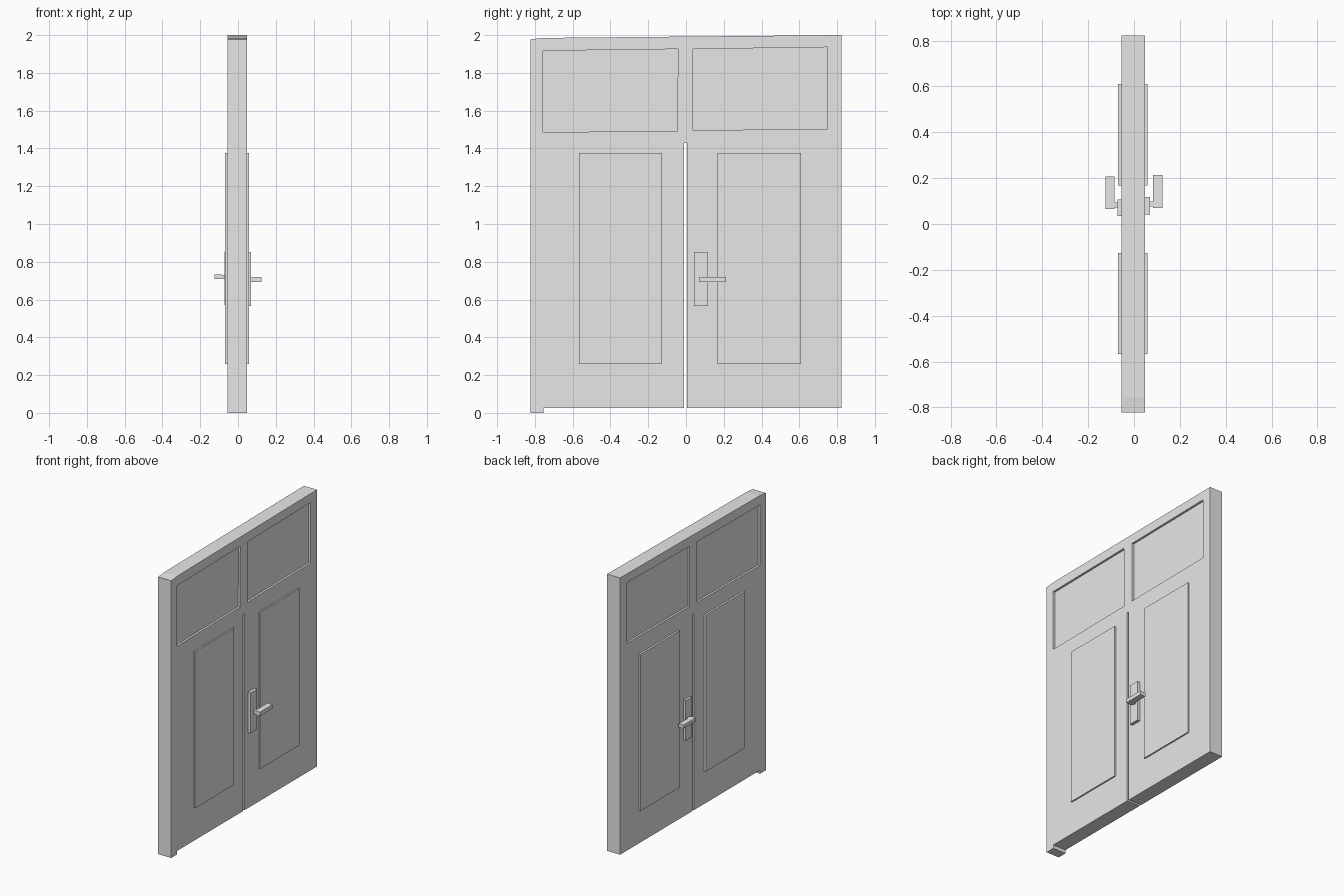
import bpy
import bmesh

cube = bpy.data.objects.get("Cube")
if cube:
    bpy.data.objects.remove(cube, do_unlink=True)

grey = bpy.data.materials.new("plain grey")
grey.use_nodes = True
colour = (0.8, 0.8, 0.8, 1)
grey.diffuse_color = colour
grey.node_tree.nodes["Principled BSDF"].inputs["Base Color"].default_value = colour


def prism(name, outline, x0, x1):
    """Extrude a (y, z) outline from x0 to x1."""
    bm = bmesh.new()
    face = bm.faces.new([bm.verts.new((x0, y, z)) for y, z in outline])
    moved = bmesh.ops.extrude_face_region(bm, geom=[face])["geom"]
    verts = [v for v in moved if isinstance(v, bmesh.types.BMVert)]
    bmesh.ops.translate(bm, verts=verts, vec=(x1 - x0, 0, 0))
    bmesh.ops.recalc_face_normals(bm, faces=bm.faces)
    mesh = bpy.data.meshes.new(name)
    bm.to_mesh(mesh)
    bm.free()
    mesh.materials.append(grey)
    obj = bpy.data.objects.new(name, mesh)
    bpy.context.collection.objects.link(obj)
    return obj


def box(name, x, y, z):
    return prism(name, [(y[0], z[0]), (y[1], z[0]), (y[1], z[1]), (y[0], z[1])], *x)


BACK, FRONT, RECESS = -0.055, 0.048, 0.015

# Door slab with sloping top, corner foot and the slit between the leaves
slab = prism("door_slab", [
    (-0.822, 0), (-0.755, 0), (-0.755, 0.025), (-0.011, 0.025), (-0.011, 1.43),
    (0.004, 1.43), (0.004, 0.025), (0.822, 0.025), (0.822, 2), (-0.755, 1.985),
    (-0.822, 1.978)], BACK, FRONT)

# Recessed upper windows, cut into both faces
windows = {
    "right": [(-0.756, 1.486), (-0.045, 1.493), (-0.043, 1.926), (-0.756, 1.917)],
    "left": [(0.037, 1.496), (0.75, 1.504), (0.75, 1.936), (0.037, 1.926)],
}
for side, outline in windows.items():
    for x0, x1 in ((FRONT - RECESS, FRONT + 0.1), (BACK - 0.1, BACK + RECESS)):
        cutter = prism(side + "_window_cutter", outline, x0, x1)
        cutter.hide_render = True
        mod = slab.modifiers.new("window", "BOOLEAN")
        mod.operation = "DIFFERENCE"
        mod.solver = "EXACT"
        mod.object = cutter
        bpy.context.view_layer.objects.active = slab
        bpy.ops.object.modifier_apply(modifier=mod.name)
        bpy.data.objects.remove(cutter, do_unlink=True)

# Raised lower panels on both faces
for leaf, y in (("right", (-0.566, -0.126)), ("left", (0.168, 0.61))):
    box(leaf + "_panel_outer", (FRONT - 0.01, 0.058), y, (0.26, 1.377))
    box(leaf + "_panel_inner", (-0.069, BACK + 0.01), y, (0.26, 1.377))

# Handle plates, spindles and levers
box("outer_handle_plate", (FRONT - 0.01, 0.07), (0.042, 0.117), (0.565, 0.853))
box("outer_spindle", (0.06, 0.09), (0.077, 0.098), (0.694, 0.718))
box("outer_lever", (0.083, 0.125), (0.07, 0.213), (0.692, 0.72))
box("inner_handle_plate", (-0.072, BACK + 0.01), (0.034, 0.106), (0.57, 0.855))
box("inner_spindle", (-0.09, -0.06), (0.072, 0.094), (0.71, 0.73))
box("inner_lever", (-0.125, -0.086), (0.066, 0.206), (0.708, 0.733))
